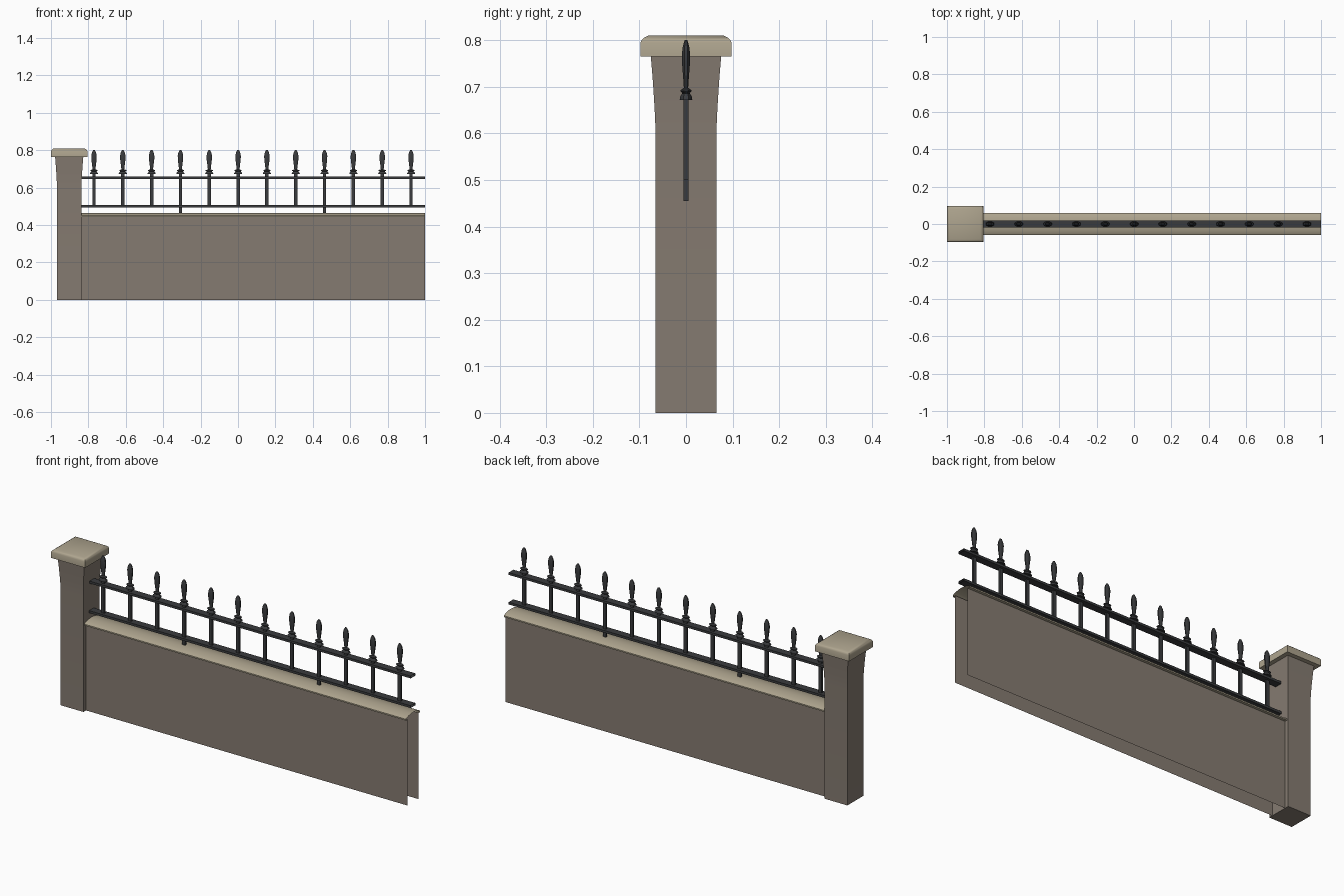
import bpy, bmesh, math

if "Cube" in bpy.data.objects:
    bpy.data.objects.remove(bpy.data.objects["Cube"])

def material(name, rgb):
    m = bpy.data.materials.new(name)
    m.diffuse_color = (*rgb, 1)
    m.use_nodes = True
    m.node_tree.nodes["Principled BSDF"].inputs["Base Color"].default_value = m.diffuse_color
    return m

STONE = material("brown_stone", (0.235, 0.198, 0.165))
TRIM = material("pale_stone", (0.42, 0.37, 0.27))
IRON = material("dark_iron", (0.042, 0.044, 0.047))

def finish(name, bm, mat, smooth=None):
    mesh = bpy.data.meshes.new(name)
    bm.to_mesh(mesh)
    bm.free()
    ob = bpy.data.objects.new(name, mesh)
    bpy.context.collection.objects.link(ob)
    mesh.materials.append(mat)
    if smooth:
        bpy.context.view_layer.objects.active = ob
        ob.select_set(True)
        bpy.ops.object.shade_smooth_by_angle(angle=math.radians(smooth))
        ob.select_set(False)
    return ob

def stack(bm, cx, profile, sides, sx=1.0):
    """Stack of polygon rings; profile holds (half width across flats, z)."""
    k = 1 / math.cos(math.pi / sides)
    rings = []
    for r, z in profile:
        ring = []
        for i in range(sides):
            a = 2 * math.pi * (i + 0.5) / sides
            ring.append(bm.verts.new((cx + r * k * sx * math.cos(a), r * k * math.sin(a), z)))
        rings.append(ring)
    for lo, hi in zip(rings, rings[1:]):
        for i in range(sides):
            j = (i + 1) % sides
            bm.faces.new((lo[i], lo[j], hi[j], hi[i]))
    bm.faces.new(rings[0][::-1])
    bm.faces.new(rings[-1])

def sheet(bm, profile, x0, x1, closed=False):
    """Open-ended strip: a (y, z) profile swept along x."""
    a = [bm.verts.new((x0, y, z)) for y, z in profile]
    b = [bm.verts.new((x1, y, z)) for y, z in profile]
    n = len(profile)
    for i in range(n if closed else n - 1):
        j = (i + 1) % n
        bm.faces.new((a[i], b[i], b[j], a[j]))

PX, X0, X1 = -0.9025, -0.84, 1.0

# Pillar with flared head
bm = bmesh.new()
stack(bm, PX, [(0.065, 0), (0.065, 0.6), (0.0675, 0.655), (0.071, 0.71), (0.0755, 0.766)], 4)
finish("pillar", bm, STONE, 30)

# Pillar cap with rounded top edge
bm = bmesh.new()
stack(bm, PX, [(0.0975, 0.765), (0.0975, 0.795), (0.0945, 0.801), (0.089, 0.806), (0.081, 0.81)], 4)
finish("pillar_cap", bm, TRIM, 40)

# Low wall: two faces, open at the end and underneath
bm = bmesh.new()
sheet(bm, [(-0.044, 0), (-0.044, 0.446)], X0, X1)
sheet(bm, [(0.044, 0.446), (0.044, 0)], X0, X1)
finish("low_wall", bm, STONE)

# Arched coping with a small lip
half = [(0.044, 0.444), (0.058, 0.444), (0.058, 0.451), (0.05, 0.456), (0.035, 0.4605), (0.018, 0.464)]
prof = [(-y, z) for y, z in half] + [(0, 0.465)] + half[::-1]
bm = bmesh.new()
sheet(bm, prof, X0, X1)
finish("wall_coping", bm, TRIM, 35)

# Two flat rails
for name, z in (("lower_rail", 0.5), ("upper_rail", 0.653)):
    bm = bmesh.new()
    h = 0.006
    sheet(bm, [(-0.019, z - h), (-0.019, z + h), (0.019, z + h), (0.019, z - h)], X0, X1, True)
    finish(name, bm, IRON)

# Bars with spear finials; two bars reach down into the coping
SX = 1.65
collar = [(0.0135, 0.672), (0.0125, 0.679), (0.008, 0.686)]
ring = [(0.008, 0.686), (0.0115, 0.69), (0.0115, 0.693), (0.006, 0.697)]
spear = [(0.0045, 0.696), (0.006, 0.718), (0.0085, 0.75), (0.0088, 0.77), (0.0068, 0.787), (0.003, 0.8)]
bars, finials = bmesh.new(), bmesh.new()
for i in range(12):
    x = -0.77 + i * 0.1541
    stack(bars, x, [(0.005, 0.455 if i in (3, 8) else 0.5), (0.005, 0.675)], 4, 1.8)
    for part in (collar, ring, spear):
        stack(finials, x, part, 8, SX)
finish("fence_bars", bars, IRON)
finish("spear_finials", finials, IRON, 35)
